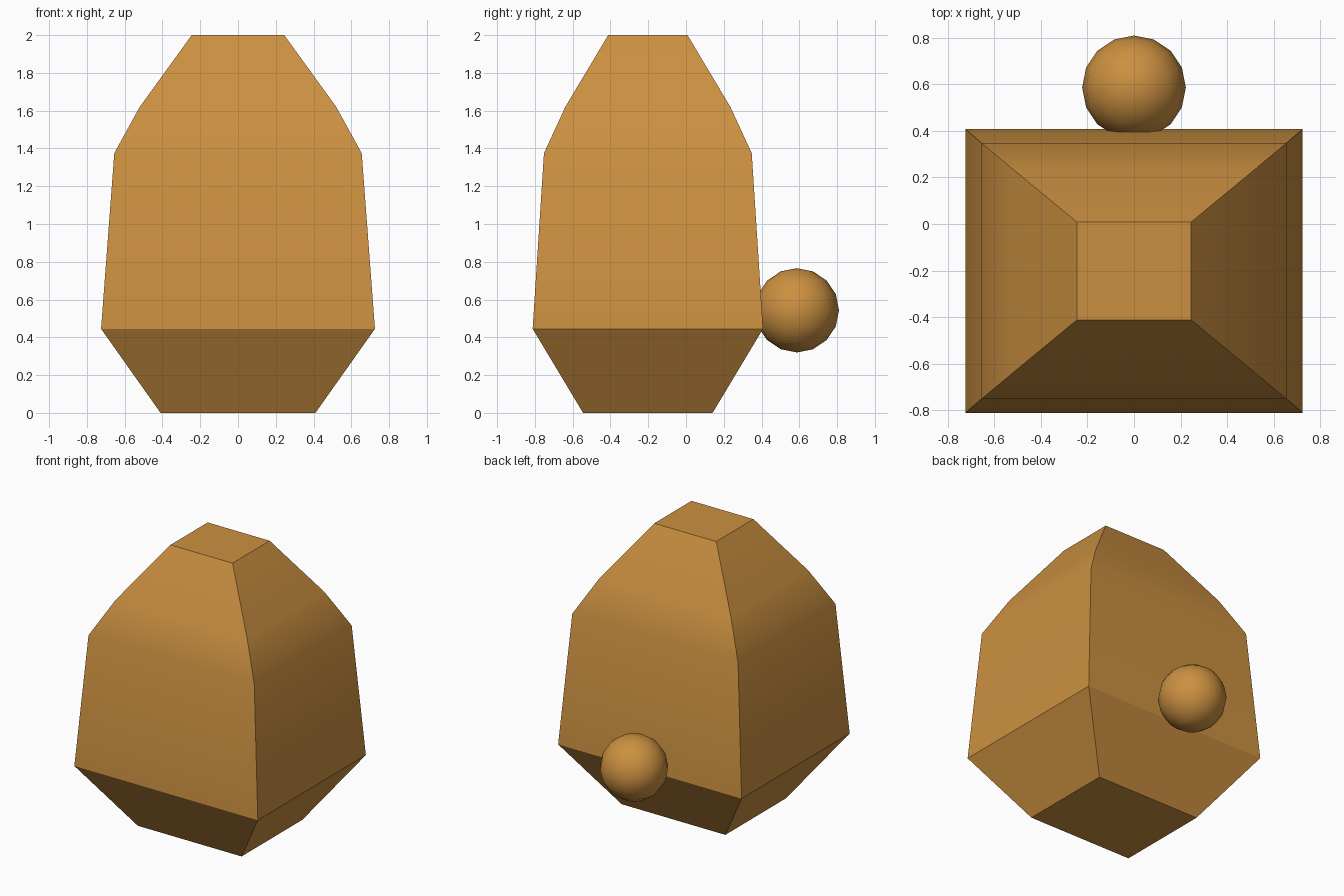
import bpy, bmesh, math

if "Cube" in bpy.data.objects:
    bpy.data.objects.remove(bpy.data.objects["Cube"])

fur = bpy.data.materials.new("warm_tan")
fur.diffuse_color = (0.6, 0.28, 0.052, 1)
fur.use_nodes = True
fur.node_tree.nodes["Principled BSDF"].inputs["Base Color"].default_value = fur.diffuse_color


def finish(obj):
    """Assign the colour and smooth only the gentle edges."""
    obj.data.materials.append(fur)
    bpy.ops.object.select_all(action='DESELECT')
    obj.select_set(True)
    bpy.context.view_layer.objects.active = obj
    bpy.ops.object.shade_smooth_by_angle(angle=math.radians(30))


# Body: stacked rectangular sections (height, half width, half depth)
SECTIONS = [(0, 0.41, 0.343), (0.445, 0.725, 0.61), (1.375, 0.655, 0.55),
            (1.62, 0.52, 0.437), (2.0, 0.245, 0.21)]
BODY_Y = -0.202
bm = bmesh.new()
rings = [[bm.verts.new((sx * w, BODY_Y + sy * d, z))
          for sx, sy in ((-1, -1), (1, -1), (1, 1), (-1, 1))]
         for z, w, d in SECTIONS]
for low, high in zip(rings, rings[1:]):
    for i in range(4):
        j = (i + 1) % 4
        bm.faces.new((low[i], low[j], high[j], high[i]))
bm.faces.new(rings[0][::-1])
bm.faces.new(rings[-1])
mesh = bpy.data.meshes.new("body")
bm.to_mesh(mesh)
bm.free()
body = bpy.data.objects.new("body", mesh)
bpy.context.collection.objects.link(body)
finish(body)

# Round tail at the back
bpy.ops.mesh.primitive_uv_sphere_add(segments=16, ring_count=8, radius=0.223,
                                     location=(0, 0.587, 0.543))
tail = bpy.context.object
tail.name = "tail"
finish(tail)
